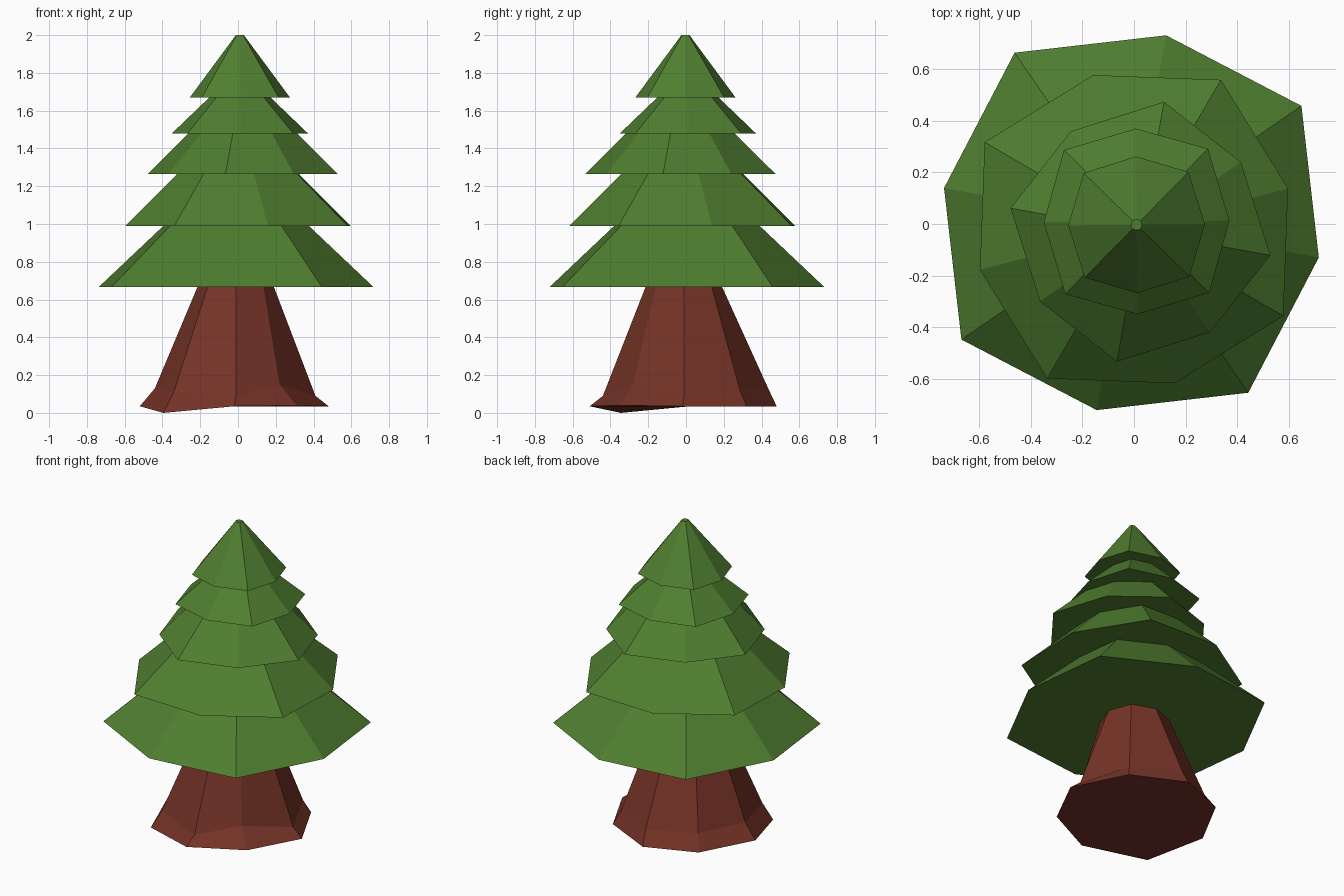
import bpy, bmesh, math

if "Cube" in bpy.data.objects:
    bpy.data.objects.remove(bpy.data.objects["Cube"])


def material(name, color):
    m = bpy.data.materials.new(name)
    m.diffuse_color = color
    m.use_nodes = True
    m.node_tree.nodes["Principled BSDF"].inputs["Base Color"].default_value = m.diffuse_color
    return m


def loft(name, rings, mat):
    """Skin a stack of equal-sized rings and cap both ends, flat shaded."""
    bm = bmesh.new()
    loops = [[bm.verts.new(p) for p in ring] for ring in rings]
    n = len(rings[0])
    for a, b in zip(loops, loops[1:]):
        for i in range(n):
            j = (i + 1) % n
            bm.faces.new((a[i], a[j], b[j], b[i]))
    bm.faces.new(loops[0][::-1])
    bm.faces.new(loops[-1])
    bmesh.ops.recalc_face_normals(bm, faces=bm.faces)
    mesh = bpy.data.meshes.new(name)
    bm.to_mesh(mesh)
    bm.free()
    mesh.materials.append(mat)
    obj = bpy.data.objects.new(name, mesh)
    bpy.context.collection.objects.link(obj)
    return obj


def octagon(cx, cy, z, r_even, r_odd, start):
    """Eight points whose radius alternates between two values."""
    pts = []
    for i in range(8):
        a = math.radians(start + 45 * i)
        r = r_odd if i % 2 else r_even
        pts.append((cx + r * math.cos(a), cy + r * math.sin(a), z))
    return pts


green = material("leaf_green", (0.08, 0.21, 0.03, 1))
brown = material("bark_brown", (0.18, 0.033, 0.02, 1))

# Foliage: stacked skirts; each has a wide lower rim and a shrunken upper rim
# centre x, centre y, lower z, upper z, two radii, start angle, upper scale
tiers = [
    (-0.01, 0.005, 0.667, 0.99, 0.739, 0.80, -10.5, 0.53),
    (0.00, -0.02, 0.99, 1.265, 0.618, 0.67, 14.8, 0.54),
    (0.025, -0.03, 1.265, 1.48, 0.512, 0.474, -10.3, 0.57),
    (0.01, 0.01, 1.48, 1.67, 0.36, 0.395, 0.5, 0.45),
    (0.01, -0.003, 1.67, 2.0, 0.265, 0.287, 0.5, 0.08),
]
rings = []
for cx, cy, z0, z1, re, ro, start, k in tiers:
    rings.append(octagon(cx, cy, z0, re, ro, start))
    rings.append(octagon(cx, cy, z1, re * k, ro * k, start))
loft("foliage", rings, green)

# Trunk: uneven flared foot, tapering up into the lowest skirt
foot = [(0.48, -0.02, 0.035), (0.31, 0.32, 0.035), (-0.02, 0.48, 0.035),
        (-0.34, 0.355, 0.035), (-0.52, 0.02, 0.035), (-0.395, -0.345, 0.0),
        (-0.02, -0.51, 0.035), (0.31, -0.35, 0.04)]
flare = [(0.41, -0.01, 0.09), (0.275, 0.285, 0.12), (-0.01, 0.435, 0.13),
         (-0.30, 0.30, 0.13), (-0.44, 0.01, 0.13), (-0.34, -0.31, 0.11),
         (-0.01, -0.44, 0.09), (0.22, -0.28, 0.15)]
neck = octagon(-0.012, -0.012, 0.68, 0.197, 0.205, 0)
loft("trunk", [foot, flare, neck], brown)
